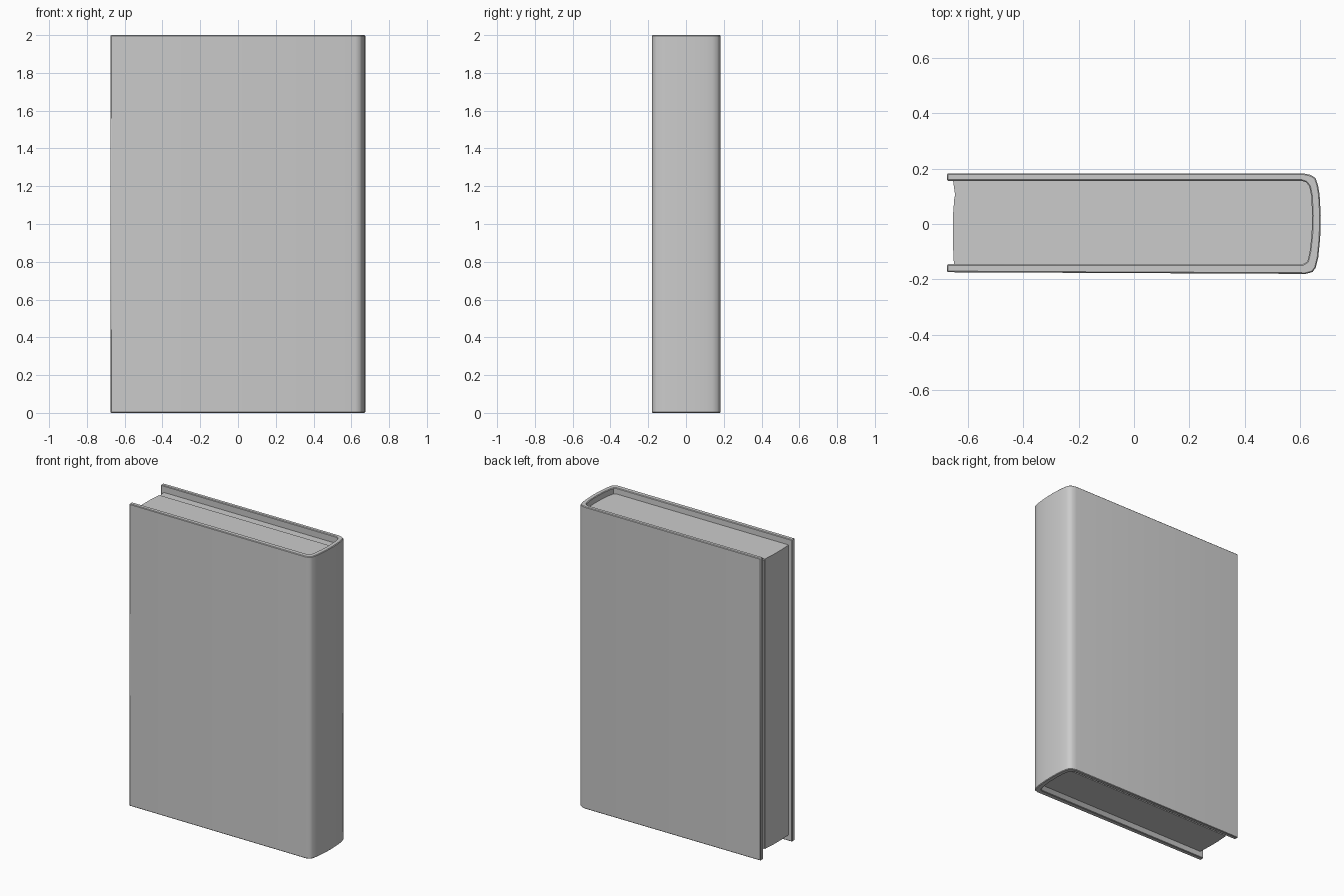
import bpy
import bmesh
import math

cube = bpy.data.objects.get("Cube")
if cube:
    bpy.data.objects.remove(cube, do_unlink=True)

# One plain grey for the whole book
grey = bpy.data.materials.new("plain_grey")
grey.use_nodes = True
grey.diffuse_color = (0.6, 0.6, 0.6, 1)
grey.node_tree.nodes["Principled BSDF"].inputs["Base Color"].default_value = (0.6, 0.6, 0.6, 1)


def prism(name, outline, bottom, top, rim=0.0):
    """Extrude a plan outline upward, optionally softening its sharp edges."""
    bm = bmesh.new()
    base = bm.faces.new([bm.verts.new((x, y, bottom)) for x, y in outline])
    grown = bmesh.ops.extrude_face_region(bm, geom=[base])["geom"]
    verts = [g for g in grown if isinstance(g, bmesh.types.BMVert)]
    bmesh.ops.translate(bm, verts=verts, vec=(0, 0, top - bottom))
    bmesh.ops.recalc_face_normals(bm, faces=bm.faces)
    if rim:
        sharp = [e for e in bm.edges if e.calc_face_angle(0) > math.radians(60)]
        bmesh.ops.bevel(bm, geom=sharp, offset=rim, segments=1,
                        profile=0.5, affect='EDGES')
    mesh = bpy.data.meshes.new(name)
    bm.to_mesh(mesh)
    bm.free()
    mesh.materials.append(grey)
    obj = bpy.data.objects.new(name, mesh)
    bpy.context.collection.objects.link(obj)
    bpy.ops.object.select_all(action='DESELECT')
    obj.select_set(True)
    bpy.context.view_layer.objects.active = obj
    bpy.ops.object.shade_smooth_by_angle(angle=math.radians(40))
    return obj


# Spine curves, from the back board round to the front board
outer_spine = [(0.61, 0.183), (0.638, 0.177), (0.655, 0.166), (0.664, 0.14),
               (0.67, 0.105), (0.674, 0.03), (0.672, -0.05), (0.665, -0.12),
               (0.656, -0.157), (0.645, -0.173), (0.62, -0.18)]
inner_spine = [(0.605, 0.156), (0.622, 0.15), (0.633, 0.135), (0.64, 0.10),
               (0.643, 0.03), (0.641, -0.04), (0.634, -0.10),
               (0.626, -0.135), (0.61, -0.145)]

# Hard cover: two boards and the rounded spine in one wrap
cover = ([(-0.675, 0.183)] + outer_spine + [(-0.675, -0.174), (-0.675, -0.145)]
         + inner_spine[::-1] + [(-0.675, 0.156)])
prism("cover", cover, 0, 2, rim=0.004)

# Page block, with a slightly hollow fore edge
split = 0.10
pages = ([(-0.648, split)] + inner_spine[3:]
         + [(-0.65, -0.145), (-0.654, -0.06), (-0.654, 0.02)])
prism("page_block", pages, 0.04, 1.96)

# Last leaves, set a little lower against the back board
leaves = [(-0.653, 0.156)] + inner_spine[:4] + [(-0.645, split)]
prism("end_leaves", leaves, 0.045, 1.955)
